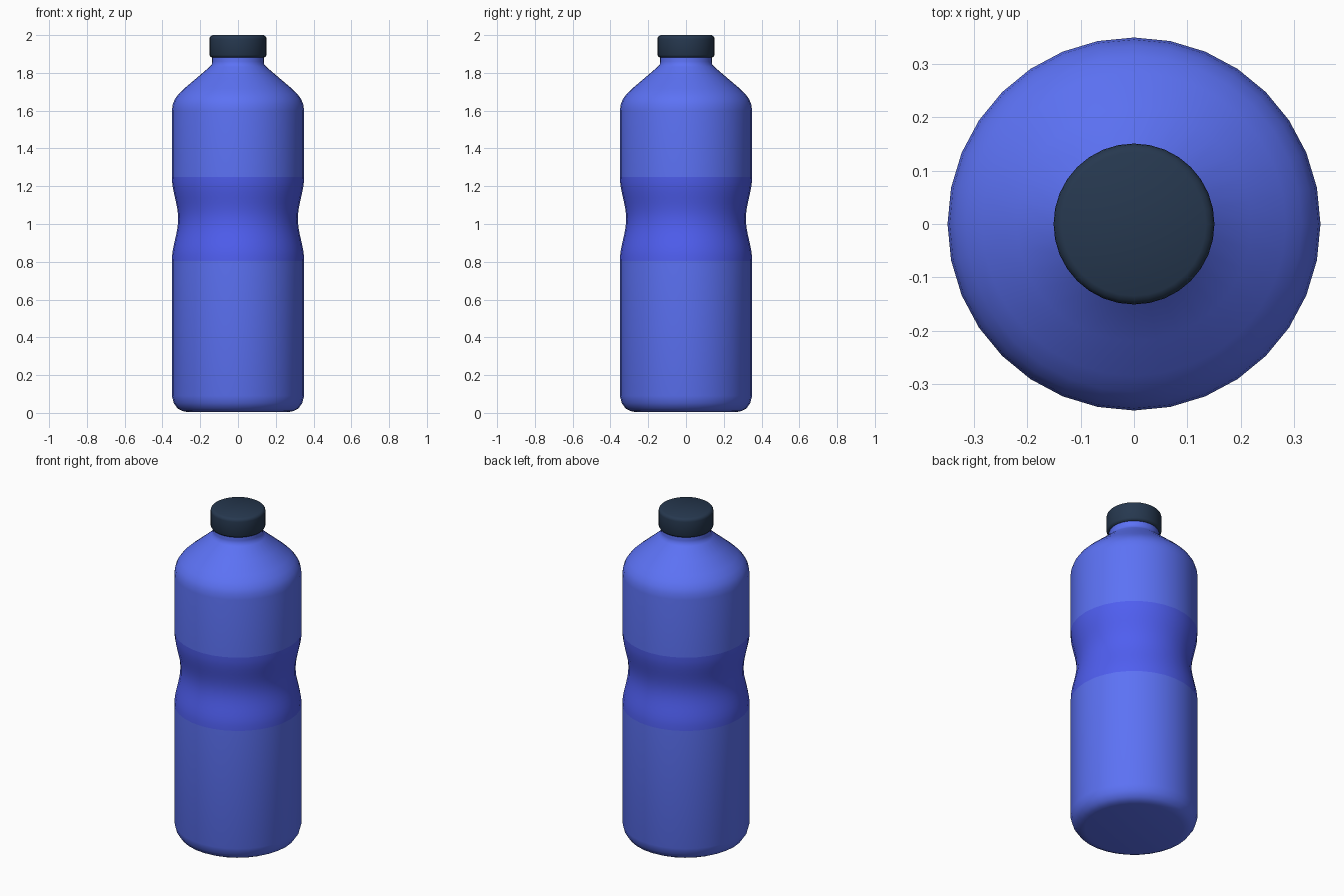
import bpy, bmesh, math

if "Cube" in bpy.data.objects:
    bpy.data.objects.remove(bpy.data.objects["Cube"])

SIDES = 32


def material(name, color):
    m = bpy.data.materials.new(name)
    m.diffuse_color = (*color, 1)
    m.use_nodes = True
    m.node_tree.nodes["Principled BSDF"].inputs["Base Color"].default_value = m.diffuse_color
    return m


def lathe(name, profile, mat, angle=35, sides=SIDES):
    """Revolve (radius, z) points around z; radius 0 ends close the shape."""
    bm = bmesh.new()
    verts = [bm.verts.new((r, 0, z)) for r, z in profile]
    edges = [bm.edges.new(p) for p in zip(verts, verts[1:])]
    bmesh.ops.spin(bm, geom=verts + edges, cent=(0, 0, 0), axis=(0, 0, 1),
                   angle=math.tau, steps=sides, use_duplicate=False)
    bmesh.ops.remove_doubles(bm, verts=bm.verts, dist=1e-4)
    bmesh.ops.recalc_face_normals(bm, faces=bm.faces)
    # open bands have no inside: turn them outward
    f = max(bm.faces, key=lambda f: f.normal.xy.length)
    if f.normal.xy.dot(f.calc_center_median().xy) < 0:
        bmesh.ops.reverse_faces(bm, faces=bm.faces)
    me = bpy.data.meshes.new(name)
    bm.to_mesh(me)
    bm.free()
    me.materials.append(mat)
    ob = bpy.data.objects.new(name, me)
    bpy.context.collection.objects.link(ob)
    bpy.context.view_layer.objects.active = ob
    ob.select_set(True)
    bpy.ops.object.shade_smooth_by_angle(angle=math.radians(angle))
    ob.select_set(False)
    return ob


blue = material("bottle_blue", (0.107, 0.168, 0.91))
grip_blue = material("grip_blue", (0.078, 0.112, 0.87))
navy = material("cap_navy", (0.0194, 0.0395, 0.078))

# Lower body with rounded base
lathe("lower_body", [(0, 0.005), (0.27, 0.005), (0.295, 0.01), (0.32, 0.023),
                     (0.34, 0.052), (0.35, 0.09), (0.35, 0.805)], blue)

# Pinched grip band, cosine waist
z0, z1, steps = 0.805, 1.25, 16
lathe("grip", [(0.35 - 0.0165 * (1 - math.cos(math.tau * i / steps)),
                z0 + (z1 - z0) * i / steps) for i in range(steps + 1)], grip_blue)

# Upper body, shoulder and neck
lathe("upper_body", [(0.35, 1.25), (0.35, 1.6), (0.346, 1.632), (0.335, 1.66),
                     (0.315, 1.688), (0.285, 1.717), (0.22, 1.772), (0.15, 1.832),
                     (0.139, 1.845), (0.137, 1.86), (0.137, 1.9)], blue)

# Screw cap with rounded rims
lathe("cap", [(0, 1.88), (0.135, 1.88), (0.1455, 1.8845), (0.151, 1.895),
              (0.151, 1.98), (0.1495, 1.988), (0.144, 1.995), (0.135, 2.0),
              (0, 2.0)], navy, 50)
